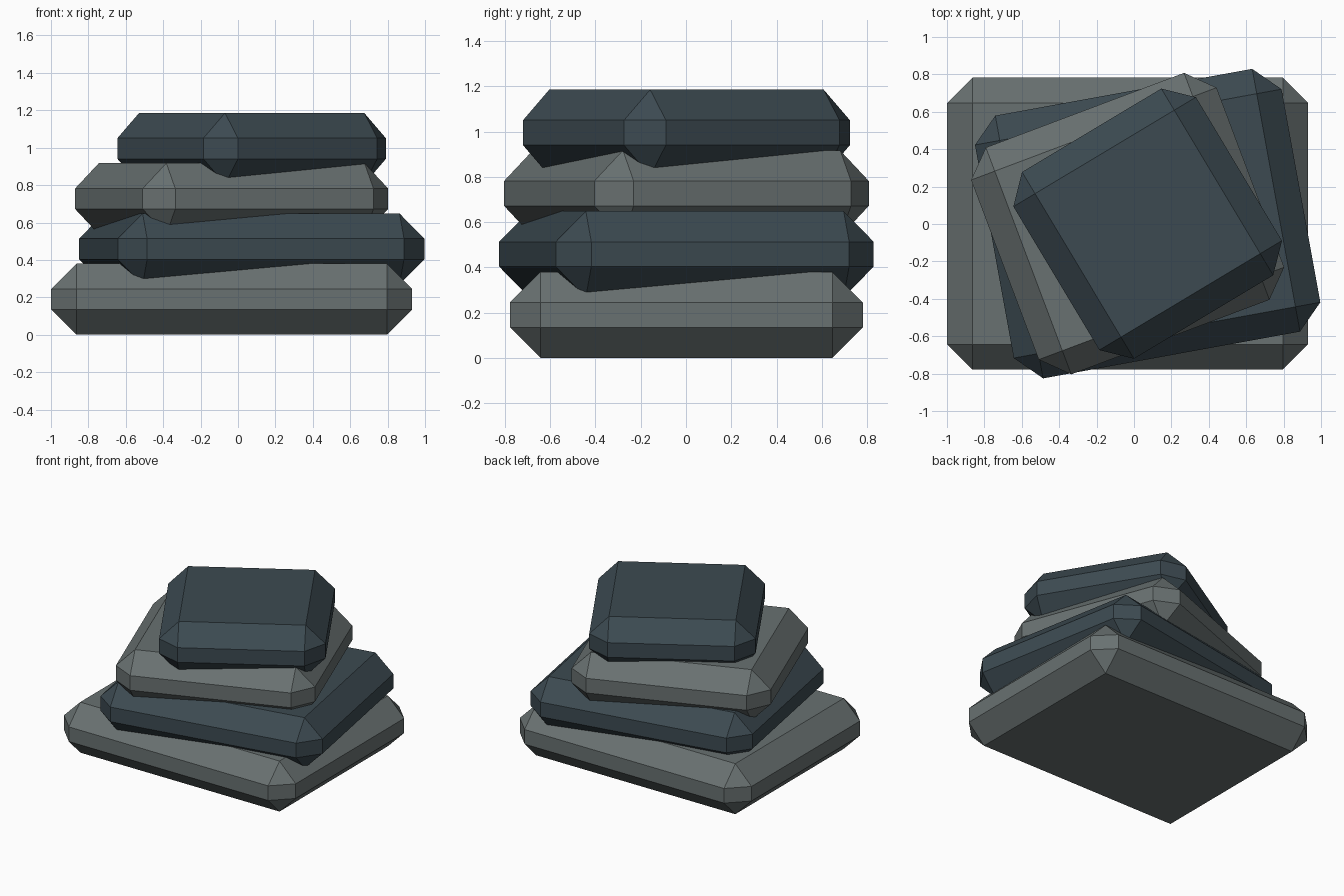
import bpy, bmesh
from mathutils import Matrix

if "Cube" in bpy.data.objects:
    bpy.data.objects.remove(bpy.data.objects["Cube"])


def material(name, rgb):
    m = bpy.data.materials.new(name)
    m.diffuse_color = (*rgb, 1.0)
    m.use_nodes = True
    m.node_tree.nodes["Principled BSDF"].inputs["Base Color"].default_value = m.diffuse_color
    return m


light = material("light grey stone", (0.14, 0.165, 0.165))
dark = material("dark slate stone", (0.045, 0.068, 0.082))

HEIGHT, BEVEL, STEP, TURN = 0.38, 0.135, 0.2685, 0.18


# One chamfered slab, shrinking and turning as the stack rises
def slab(i, name):
    hx, hy = 0.965 - 0.132 * i, 0.78 - 0.066 * i
    bm = bmesh.new()
    bmesh.ops.create_cube(bm, size=1.0, matrix=Matrix.Diagonal((2 * hx, 2 * hy, HEIGHT, 1)))
    bmesh.ops.bevel(bm, geom=bm.edges[:], offset=BEVEL, offset_type='OFFSET',
                    segments=1, profile=0.5, affect='EDGES')
    bmesh.ops.recalc_face_normals(bm, faces=bm.faces[:])
    me = bpy.data.meshes.new(name)
    bm.to_mesh(me)
    bm.free()
    me.materials.append(dark if i % 2 else light)
    ob = bpy.data.objects.new(name, me)
    ob.location = (0.073 if i % 2 else -0.034, 0.002, HEIGHT / 2 + STEP * i)
    ob.rotation_euler.z = TURN * i
    bpy.context.collection.objects.link(ob)


# Stack of four slabs, bottom to top
for i, part in enumerate(("base_slab", "lower_slab", "upper_slab", "top_slab")):
    slab(i, part)
